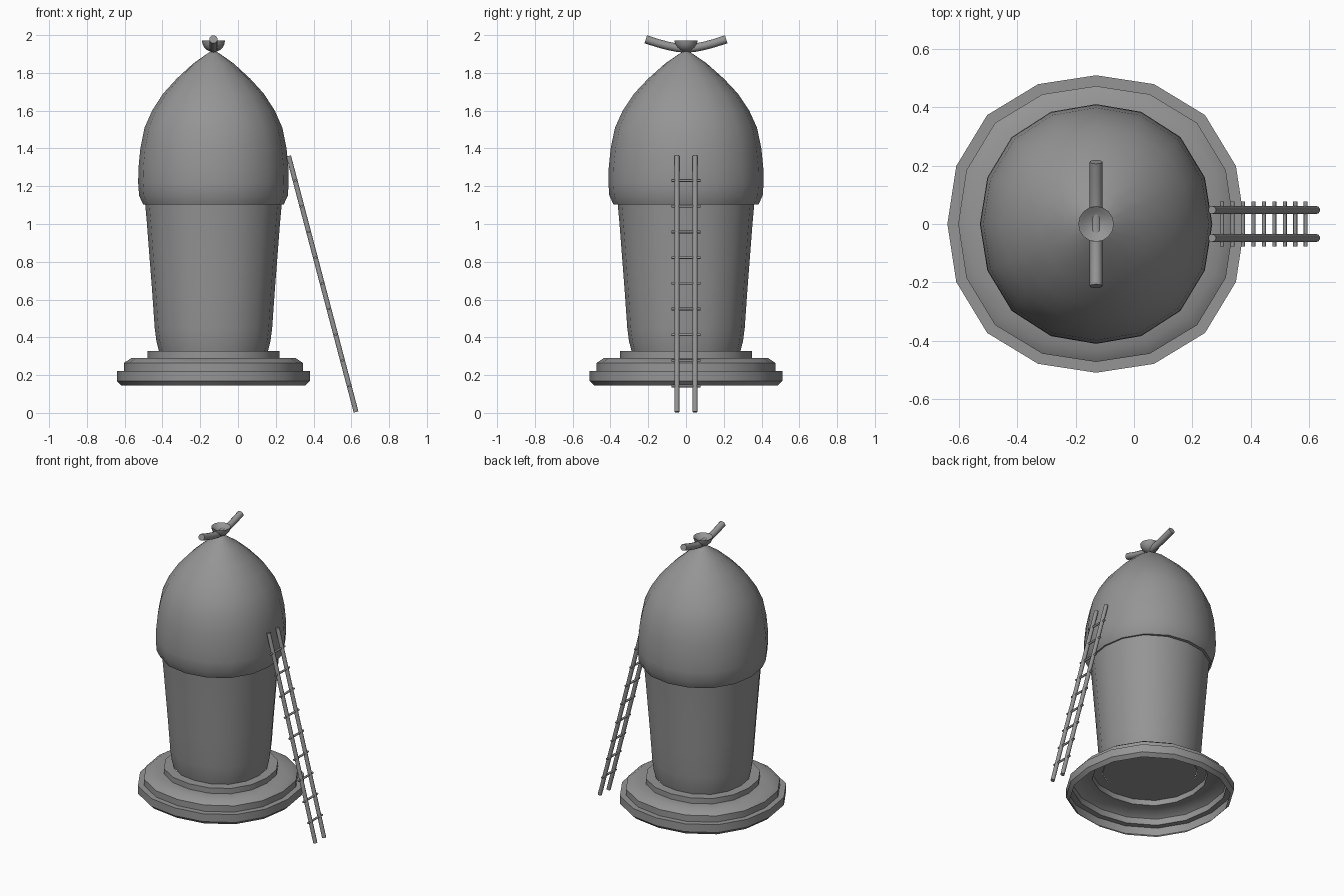
import bpy, math
from mathutils import Vector

if "Cube" in bpy.data.objects:
    bpy.data.objects.remove(bpy.data.objects["Cube"])

CX = -0.13
GREY = bpy.data.materials.new("dark_grey")
GREY.diffuse_color = (0.3, 0.3, 0.3, 1)
GREY.use_nodes = True
GREY.node_tree.nodes["Principled BSDF"].inputs["Base Color"].default_value = GREY.diffuse_color


def finish(name, verts, faces, angle=30):
    me = bpy.data.meshes.new(name)
    me.from_pydata(verts, [], faces)
    me.materials.append(GREY)
    ob = bpy.data.objects.new(name, me)
    bpy.context.collection.objects.link(ob)
    bpy.ops.object.select_all(action='DESELECT')
    ob.select_set(True)
    bpy.context.view_layer.objects.active = ob
    bpy.ops.object.shade_smooth_by_angle(angle=math.radians(angle))
    return ob


def turned(name, profile, n=16, square=0.018, sx=1.0, cap_start=False, cap_end=False, angle=35):
    """Revolve (radius, z) points around the tower axis; slightly squared section."""
    verts, faces = [], []
    for r, z in profile:
        for i in range(n):
            a = 2 * math.pi * i / n
            k = r * (1 + square * (1 - math.cos(4 * a)))
            verts.append((CX + k * math.cos(a) * sx, k * math.sin(a), z))
    for j in range(len(profile) - 1):
        for i in range(n):
            p, q = j * n + i, j * n + (i + 1) % n
            faces.append((p, q, q + n, p + n))
    if cap_start:
        faces.append(tuple(reversed(range(n))))
    if cap_end:
        s = (len(profile) - 1) * n
        faces.append(tuple(range(s, s + n)))
    return finish(name, verts, faces, angle)


def tube(name, pts, r, n=10):
    """Round bar through a path lying in a plane."""
    pts = [Vector(p) for p in pts]
    verts, faces = [], []
    for j, p in enumerate(pts):
        d = (pts[min(j + 1, len(pts) - 1)] - pts[max(j - 1, 0)]).normalized()
        u = d.cross(Vector((0, 0, 1))).normalized()
        v = u.cross(d)
        for i in range(n):
            a = 2 * math.pi * i / n
            verts.append(p + r * (u * math.cos(a) + v * math.sin(a)))
    for j in range(len(pts) - 1):
        for i in range(n):
            a, b = j * n + i, j * n + (i + 1) % n
            faces.append((a, b, b + n, a + n))
    faces.append(tuple(reversed(range(n))))
    s = (len(pts) - 1) * n
    faces.append(tuple(range(s, s + n)))
    return finish(name, verts, faces, 46)


# Stepped hollow base
turned("stepped_base", [(0.487, 0.145), (0.51, 0.168), (0.51, 0.222), (0.473, 0.222),
                        (0.473, 0.265), (0.435, 0.29), (0.35, 0.29), (0.35, 0.327),
                        (0.29, 0.327)])

# Tower body
turned("tower_body", [(0.288, 0.325), (0.302, 0.38), (0.311, 0.45), (0.325, 0.65),
                      (0.342, 0.87), (0.352, 1.0), (0.362, 1.11)],
       cap_start=True, cap_end=True)

# Onion-shaped cap with lip
turned("domed_cap", [(0.355, 1.102), (0.383, 1.102), (0.406, 1.15), (0.411, 1.22), (0.409, 1.3),
                     (0.399, 1.4), (0.376, 1.51), (0.335, 1.6), (0.275, 1.69),
                     (0.2, 1.77), (0.11, 1.85), (0.04, 1.898), (0.004, 1.92)],
       square=0.013, sx=0.97, cap_end=True)

# Finial bowl
R, ZB = 0.06, 1.971
bowl = [(R * math.sin(t) + 0.001, ZB - R * math.cos(t))
        for t in (math.radians(a) for a in (0, 18, 36, 54, 72, 90))]
bowl += [(0.045, 1.96), (0.025, 1.949), (0.001, 1.944)]
turned("finial_bowl", bowl, square=0, cap_start=True, cap_end=True, angle=40)

# Curved crossbar
tube("crossbar", [(CX, y, 1.928 + 0.05 * (abs(y) / 0.213) ** 1.5)
                  for y in (-0.213, -0.15, -0.1, -0.05, 0, 0.05, 0.1, 0.15, 0.213)], 0.022, 12)

# Leaning ladder
foot, head = Vector((0.625, 0, 0.005)), Vector((0.268, 0, 1.36))
for side, label in ((-1, "front"), (1, "back")):
    off = Vector((0, 0.048 * side, 0))
    tube("ladder_rail_" + label, [foot + off, head + off], 0.0135)
for i in range(9):
    z = 0.142 + 0.136 * i
    p = foot.lerp(head, (z - foot.z) / (head.z - foot.z))
    tube("ladder_rung_%d" % (i + 1), [p + Vector((0, -0.077, 0)), p + Vector((0, 0.077, 0))], 0.007, 8)
